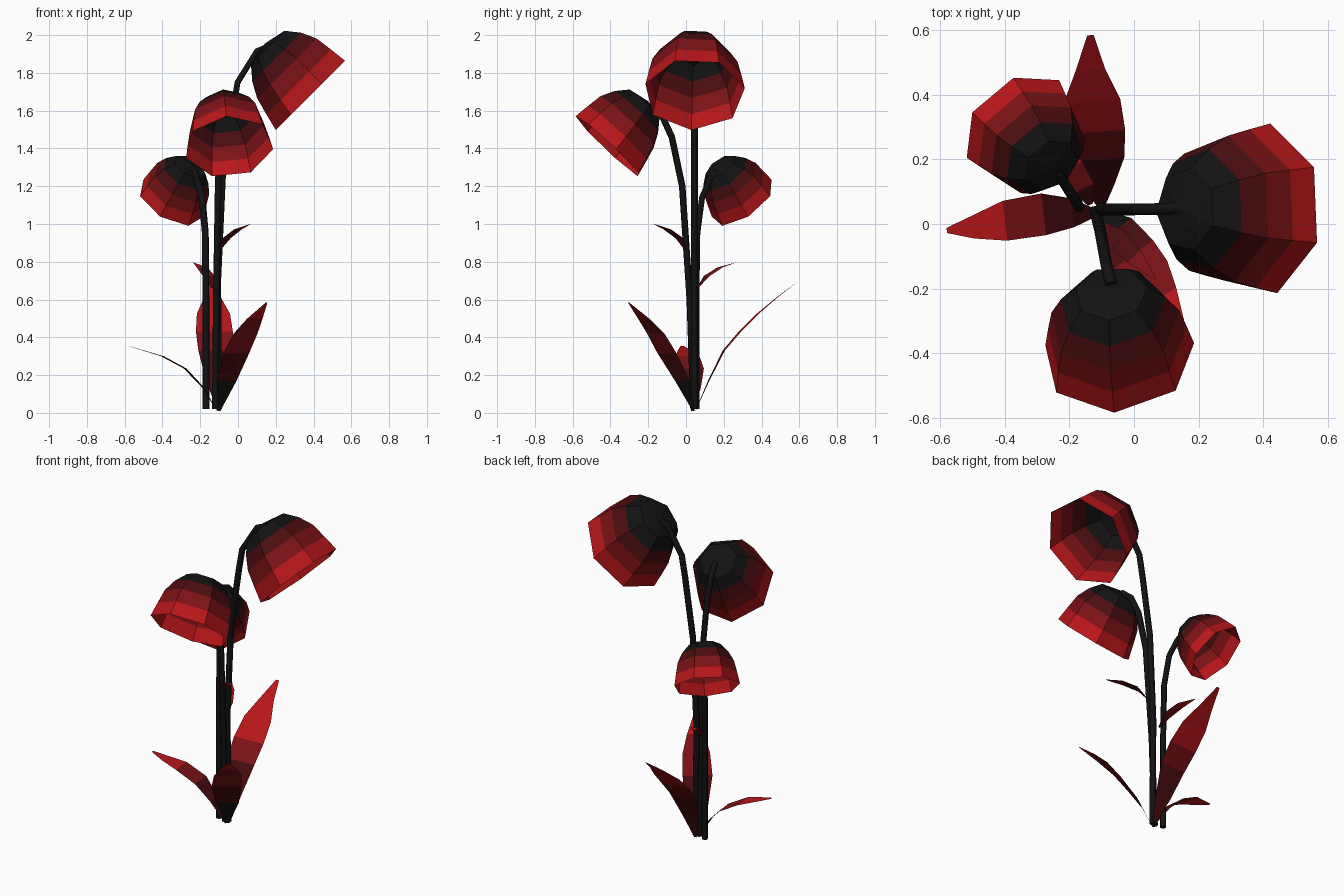
import bpy
from math import cos, sin, radians, pi, sqrt
from mathutils import Vector

if "Cube" in bpy.data.objects:
    bpy.data.objects.remove(bpy.data.objects["Cube"])


def material(name, rgb):
    m = bpy.data.materials.new(name)
    m.diffuse_color = (*rgb, 1)
    m.use_nodes = True
    m.node_tree.nodes["Principled BSDF"].inputs["Base Color"].default_value = m.diffuse_color
    return m


DARK = material("dark", (0.006, 0.006, 0.006))
DEEP = material("deep_red", (0.07, 0.004, 0.005))
MID = material("mid_red", (0.2, 0.006, 0.008))
RED = material("red", (0.48, 0.008, 0.01))
SHADES = [DARK, DEEP, MID, RED]


def add_mesh(name, verts, faces, shades):
    me = bpy.data.meshes.new(name)
    me.from_pydata([tuple(v) for v in verts], [], faces)
    for m in SHADES:
        me.materials.append(m)
    for p, s in zip(me.polygons, shades):
        p.material_index = s
    me.update()
    ob = bpy.data.objects.new(name, me)
    bpy.context.collection.objects.link(ob)
    return ob


# bell profile for a full-size flower: radius, height above rim, sideways shift, shade of band below
PROFILE = [(0.130, 0.340, 0.022, 0), (0.190, 0.27, 0.022, 0), (0.232, 0.19, 0.020, 1),
           (0.252, 0.095, 0.014, 2), (0.270, 0.0, 0.008, 3)]
SIDES = 7


def flower(name, rim_center, heading, tilt, turn, scale):
    """Open seven-sided bell, nodding towards the heading."""
    c = Vector(rim_center)
    h = Vector((cos(radians(heading)), sin(radians(heading)), 0))
    z = Vector((0, 0, 1))
    t = radians(tilt)
    up = -h * sin(t) + z * cos(t)
    e1 = h * cos(t) + z * sin(t)
    e2 = z.cross(h)
    verts = [c + (up * 0.365 + e1 * 0.02) * scale]
    faces, shades = [], []
    for k, (r, height, shift, shade) in enumerate(PROFILE):
        for i in range(SIDES):
            a = radians(turn) + 2 * pi * i / SIDES
            verts.append(c + (up * height + e1 * (shift + r * cos(a)) + e2 * r * sin(a)) * scale)
        for i in range(SIDES):
            j = (i + 1) % SIDES
            b = 1 + k * SIDES
            if k == 0:
                faces.append((0, b + i, b + j))
            else:
                faces.append((b - SIDES + i, b + i, b + j, b - SIDES + j))
            shades.append(shade)
    add_mesh(name, verts, faces, shades)


def stem(name, points, radius=0.018):
    """Six-sided tube along a bent path."""
    cu = bpy.data.curves.new(name, 'CURVE')
    cu.dimensions = '3D'
    cu.bevel_depth = radius
    cu.bevel_resolution = 1
    cu.use_fill_caps = True
    sp = cu.splines.new('POLY')
    sp.points.add(len(points) - 1)
    for p, co in zip(sp.points, points):
        p.co = (*co, 1)
    cu.materials.append(DARK)
    ob = bpy.data.objects.new(name, cu)
    bpy.context.collection.objects.link(ob)


def leaf(name, points, widths, shades):
    """Thin blade: cross strips along a midline, ending in a point."""
    pts = [Vector(p) for p in points]
    d = pts[-1] - pts[0]
    side = Vector((-d.y, d.x, 0)).normalized()
    verts = []
    for p, w in zip(pts, widths):
        verts += [p + side * w, p - side * w]
    faces = [(2 * i, 2 * i + 1, 2 * i + 3, 2 * i + 2) for i in range(len(pts) - 1)]
    add_mesh(name, verts, faces, shades)


# flowers
flower("large_flower", (0.385, 0.045, 1.682), 0, 45, 29, 1.0)
flower("middle_flower", (-0.048, -0.406, 1.404), -83, 43.5, 43, 0.88)
flower("small_flower", (-0.352, 0.298, 1.115), 130, 42, 25.7, 0.71)

# stems
stem("large_stem", [(-0.10, 0.045, 0.02), (-0.105, 0.045, 0.7), (-0.08, 0.045, 1.25),
                    (-0.025, 0.045, 1.62), (-0.002, 0.045, 1.75), (0.10, 0.047, 1.915),
                    (0.15, 0.05, 1.935)])
stem("middle_stem", [(-0.12, 0.04, 0.02), (-0.115, 0.02, 0.6), (-0.105, -0.02, 1.2),
                     (-0.095, -0.075, 1.46), (-0.085, -0.13, 1.58), (-0.07, -0.19, 1.63)])
stem("small_stem", [(-0.17, 0.055, 0.02), (-0.17, 0.055, 0.6), (-0.173, 0.06, 0.95),
                    (-0.19, 0.085, 1.14), (-0.215, 0.125, 1.23), (-0.237, 0.16, 1.28)])

# large leaves at the base
leaf("left_leaf", [(-0.11, 0.035, 0.01), (-0.19, 0.035, 0.14), (-0.28, 0.03, 0.235),
                   (-0.40, 0.01, 0.30), (-0.50, -0.01, 0.33), (-0.58, -0.02, 0.355)],
     [0.008, 0.045, 0.065, 0.062, 0.035, 0.008], [1, 1, 2, 3, 3])
leaf("back_leaf", [(-0.10, 0.05, 0.01), (-0.115, 0.12, 0.17), (-0.12, 0.20, 0.33),
                   (-0.125, 0.285, 0.43), (-0.13, 0.38, 0.525), (-0.135, 0.48, 0.61),
                   (-0.135, 0.585, 0.69)],
     [0.008, 0.055, 0.09, 0.098, 0.088, 0.045, 0.01], [1, 1, 2, 3, 3, 3])
leaf("front_leaf", [(-0.10, 0.04, 0.01), (-0.06, -0.02, 0.17), (-0.01, -0.10, 0.315),
                    (0.04, -0.16, 0.42), (0.09, -0.225, 0.50), (0.152, -0.305, 0.585)],
     [0.008, 0.065, 0.085, 0.078, 0.05, 0.005], [0, 1, 2, 2, 3])

# small leaves on the stems
leaf("upper_small_leaf", [(-0.10, 0.0, 0.86), (-0.06, -0.035, 0.925), (0.0, -0.10, 0.972),
                          (0.066, -0.17, 1.0)],
     [0.008, 0.03, 0.028, 0.003], [1, 1, 2])
leaf("lower_small_leaf", [(-0.135, 0.06, 0.66), (-0.155, 0.11, 0.725), (-0.19, 0.18, 0.77),
                          (-0.235, 0.26, 0.795)],
     [0.008, 0.035, 0.032, 0.003], [1, 2, 3])
